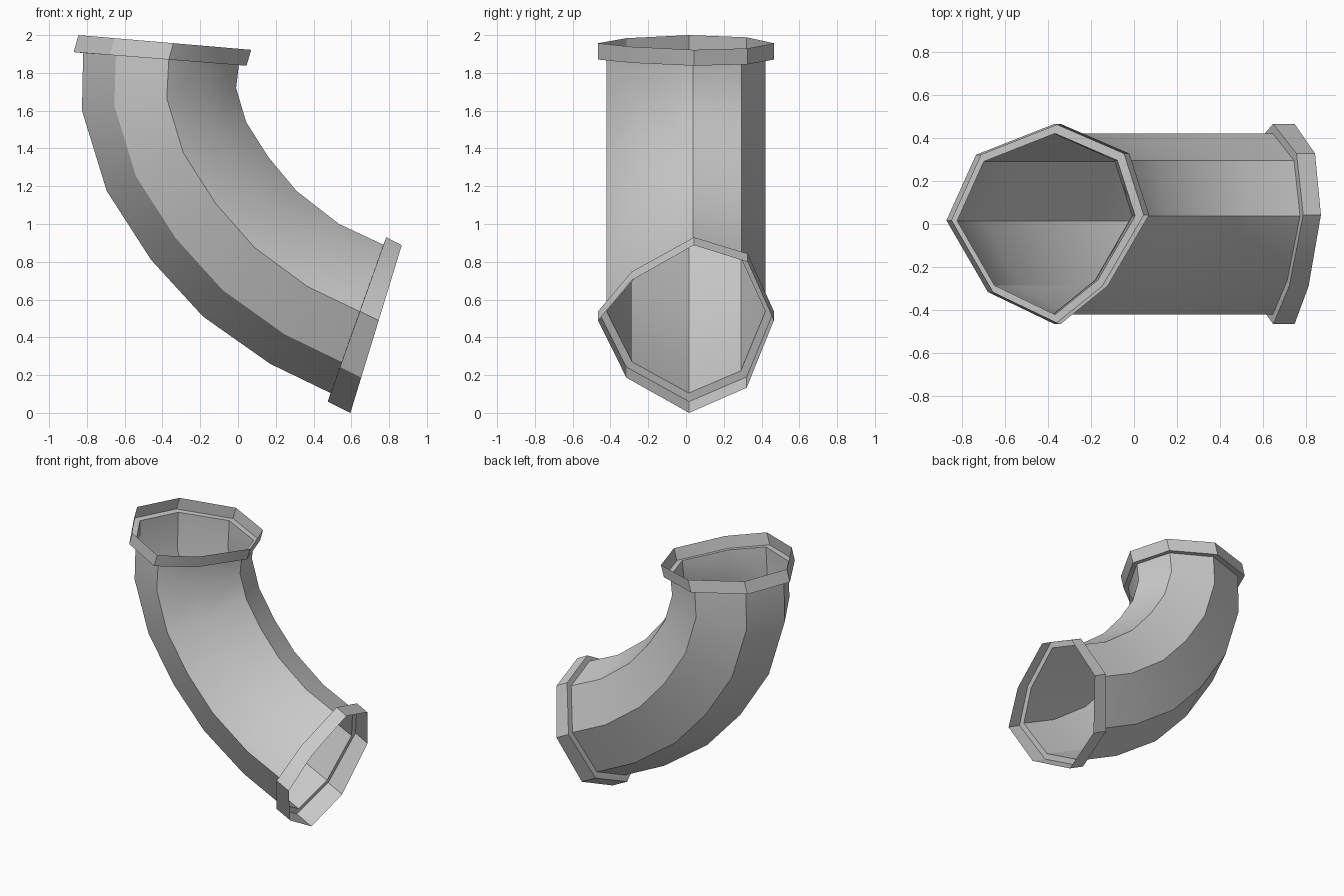
import bpy
import math

if "Cube" in bpy.data.objects:
    bpy.data.objects.remove(bpy.data.objects["Cube"])

# Eight-sided section: (fraction from outer bend to inner bend, y)
SECTION = [(0, .015), (.15, .29), (.55, .42), (.90, .295),
           (1, .038), (.79, -.26), (.55, -.42), (.21, -.285)]
COLLAR = 1.107  # collar is slightly wider than the pipe


def ring(outer, inner, width=1.0):
    """Section stretched between two (x, z) points on the bend plane."""
    return [(outer[0] + (inner[0] - outer[0]) * f, y * width,
             outer[1] + (inner[1] - outer[1]) * f) for f, y in SECTION]


def loft(name, rings):
    n = len(SECTION)
    verts = [v for r in rings for v in r]
    faces = [(k * n + i, k * n + (i + 1) % n,
              (k + 1) * n + (i + 1) % n, (k + 1) * n + i)
             for k in range(len(rings) - 1) for i in range(n)]
    mesh = bpy.data.meshes.new(name)
    mesh.from_pydata(verts, [], faces)
    obj = bpy.data.objects.new(name, mesh)
    bpy.context.collection.objects.link(obj)
    bpy.ops.object.select_all(action='DESELECT')
    obj.select_set(True)
    bpy.context.view_layer.objects.active = obj
    bpy.ops.object.shade_smooth_by_angle(angle=math.radians(30))
    return obj


# Curved pipe, top to bottom: (outer bend point, inner bend point)
pipe = [ring(o, i) for o, i in [
    ((-.82, 1.905), (.005, 1.845)),
    ((-.826, 1.60), (-.01, 1.72)),
    ((-.695, 1.175), (.043, 1.54)),
    ((-.46, .81), (.16, 1.355)),
    ((-.185, .51), (.31, 1.175)),
    ((.17, .26), (.535, 1.00)),
    ((.49, .105), (.77, .89))]]
loft("elbow_pipe", pipe)

# Socket collars: a flat ledge around the pipe mouth, then a short wall
loft("upper_collar", [ring((-.845, 2.0), (.07, 1.922), COLLAR),
                      ring((-.87, 1.91), (.045, 1.838), COLLAR), pipe[0]])
loft("lower_collar", [pipe[-1], ring((.475, .06), (.785, .93), COLLAR),
                      ring((.595, 0), (.867, .888), COLLAR)])
